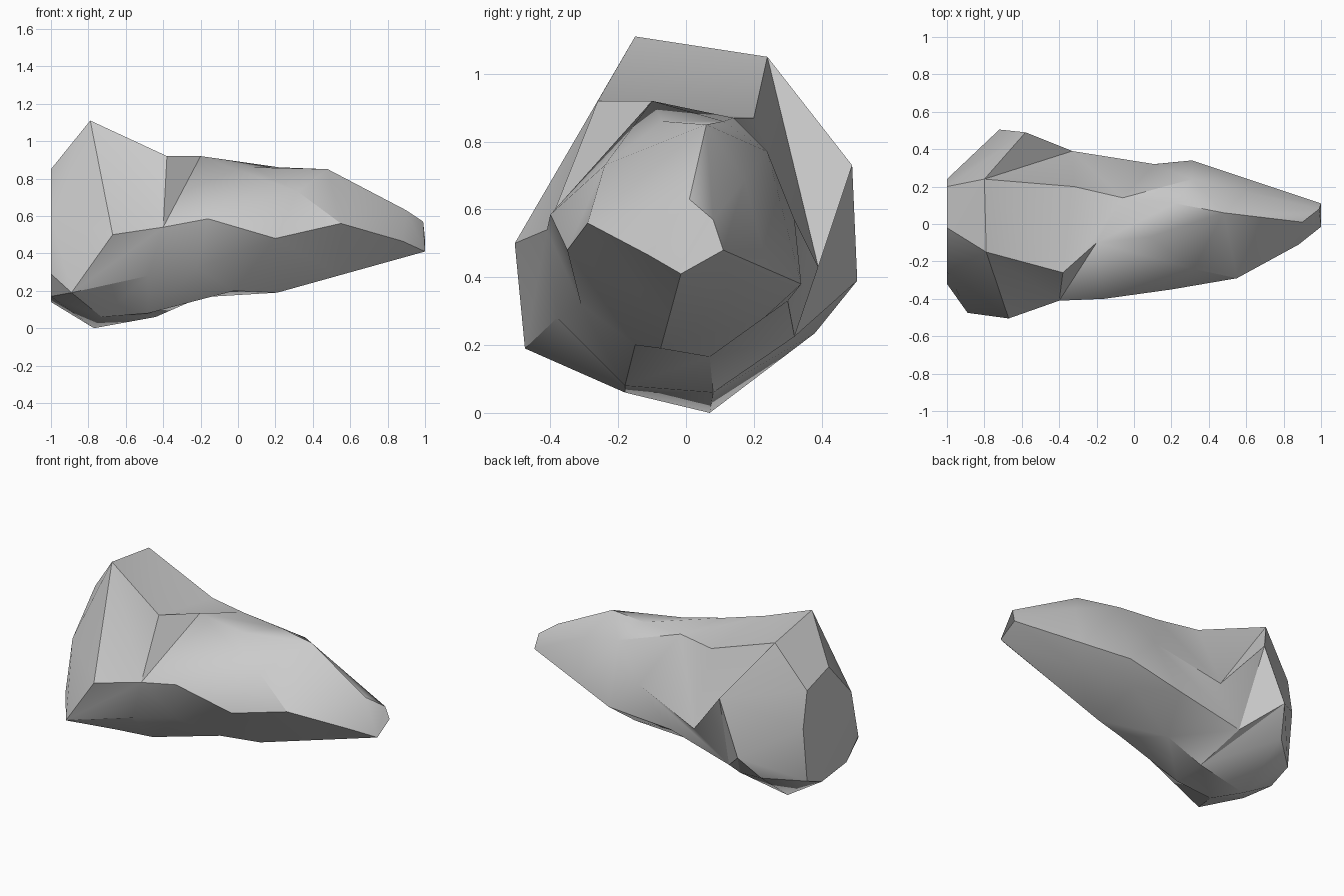
import bpy, bmesh, math
from mathutils import Vector as V

if "Cube" in bpy.data.objects:
    bpy.data.objects.remove(bpy.data.objects["Cube"])

# Cross-sections along the length; eight corners each, in the order
# top front, top back, back upper, back lower, under back, under front, front lower, front upper
blunt_end = [V((-1, y, z)) for y, z in (
    (-.02, .85), (.2, .78), (.24, .55), (.2, .2), (.05, .14), (-.2, .17), (-.32, .29), (-.25, .6))]
shoulder = [V(p) for p in (
    (-.79, -.15, 1.11), (-.8, .24, 1.05), (-.58, .49, .73), (-.72, .505, .39),
    (-.77, .07, 0), (-.73, -.18, .06), (-.89, -.475, .19), (-.67, -.505, .5))]
waist = [V(p) for p in (
    (-.38, -.26, .92), (-.32, .2, .87), (-.33, .39, .43), (-.53, .32, .225),
    (-.44, .08, .06), (-.48, -.18, .08), (-.48, -.38, .28), (-.4, -.41, .54))]
middle = [V(p) for p in (
    (-.2, -.1, .92), (-.06, .14, .87), (.11, .32, .57), (-.1, .3, .33),
    (-.2, .07, .165), (-.02, -.15, .2), (-.22, -.31, .32), (-.16, -.4, .585))]
brow = [V(p) for p in (
    (.08, -.07, .86), (.22, .11, .86), (.31, .24, .77), (.31, .34, .38),
    (.2, .23, .28), (.21, -.075, .19), (.2, -.35, .48), (.32, -.24, .73))]

# Five-sided tip, with some corners shared
tip_pts = [V(p) for p in ((.9, .01, .63), (.99, .08, .57), (1, .11, .48), (1, -.015, .41), (.88, -.11, .465))]
tip = [tip_pts[i] for i in (0, 0, 1, 2, 3, 3, 4, 4)]

# Taper section: straight run to the tip, with one ridge on top and one in front
taper = [a.lerp(b, .42) for a, b in zip(brow, tip)]
taper[0] = taper[1] = V((.48, .06, .85))
taper[6] = taper[7] = V((.55, -.29, .56))

rings = [blunt_end, shoulder, waist, middle, brow, taper, tip]
bm = bmesh.new()
verts = [[bm.verts.new(p) for p in ring] for ring in rings]


def facet(a, d, c, b, hollow):
    """Split a four-cornered patch so that it bulges outward or sinks inward."""
    bulges = (d.co - a.co).cross(c.co - a.co).dot(b.co - a.co) <= 0
    if bulges != hollow:
        tris = ((a, d, c), (a, c, b))
    else:
        tris = ((a, d, b), (d, c, b))
    for t in tris:
        bm.faces.new(t)


# The flare between shoulder and middle is hollow, the rest bulges
for i, (r0, r1) in enumerate(zip(verts, verts[1:])):
    for j in range(8):
        k = (j + 1) % 8
        facet(r0[j], r1[j], r1[k], r0[k], i in (1, 2))
bm.faces.new(verts[0])
bm.faces.new([verts[-1][i] for i in (7, 5, 3, 2, 0)])

# Extra corner low on the back of the shoulder
low_edge = bm.edges.get((verts[1][3], verts[1][4]))
corner = bmesh.utils.edge_split(low_edge, verts[1][3], .4)[1]
corner.co = (-.8, .38, .235)
bmesh.ops.triangulate(bm, faces=list(corner.link_faces))

# Merge the shared corners and tidy
bmesh.ops.remove_doubles(bm, verts=bm.verts, dist=.0005)
bmesh.ops.dissolve_degenerate(bm, edges=bm.edges, dist=.0005)
bmesh.ops.recalc_face_normals(bm, faces=bm.faces)
mesh = bpy.data.meshes.new("rock")
bm.to_mesh(mesh)
bm.free()
rock = bpy.data.objects.new("rock", mesh)
bpy.context.collection.objects.link(rock)
bpy.context.view_layer.objects.active = rock
rock.select_set(True)
bpy.ops.object.shade_smooth_by_angle(angle=math.radians(32))
